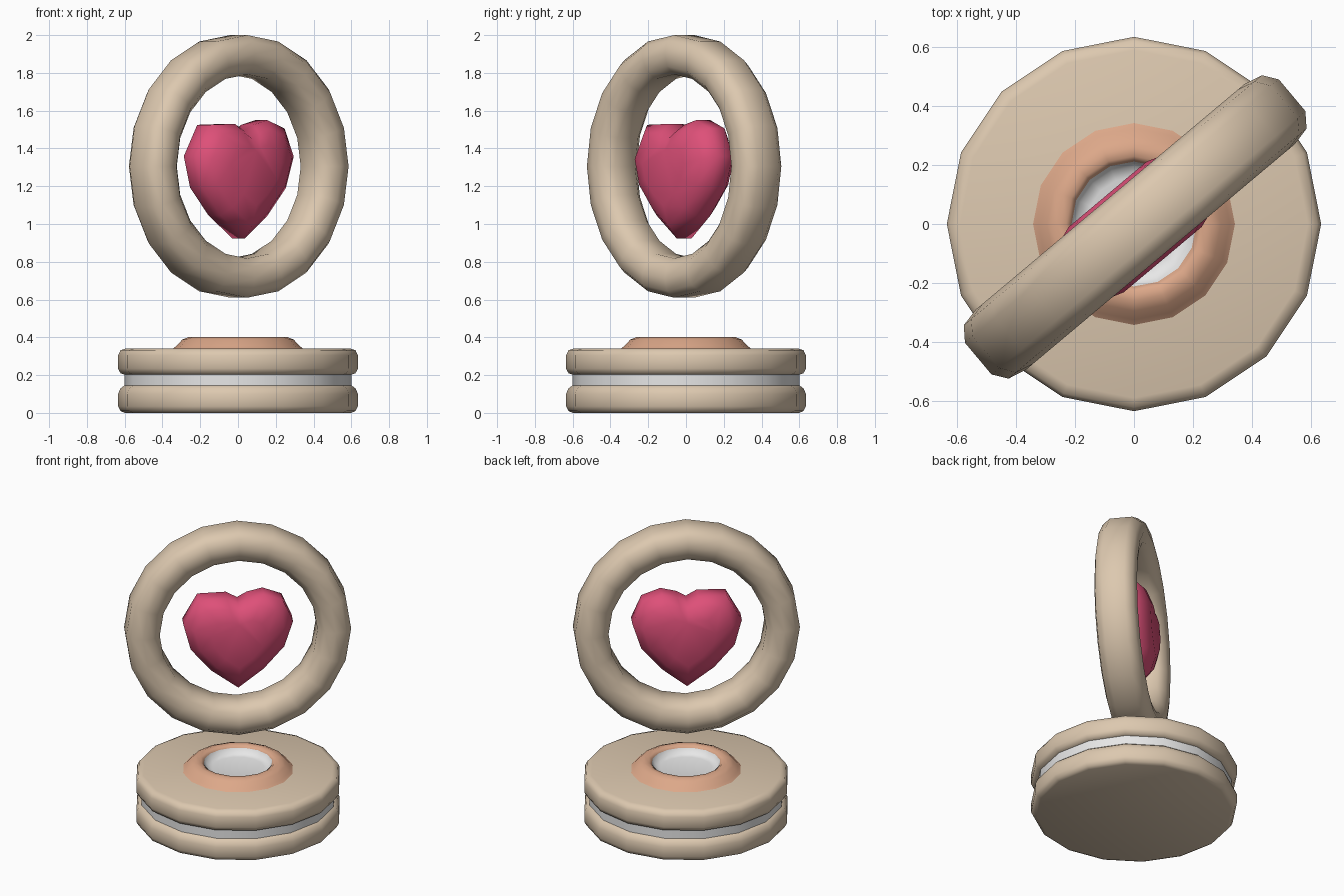
import bpy, bmesh, math
from mathutils import Matrix

if "Cube" in bpy.data.objects:
    bpy.data.objects.remove(bpy.data.objects["Cube"])


def mat(name, rgb):
    m = bpy.data.materials.new(name)
    m.diffuse_color = (*rgb, 1)
    m.use_nodes = True
    m.node_tree.nodes["Principled BSDF"].inputs["Base Color"].default_value = m.diffuse_color
    return m


BEIGE = mat("beige", (0.72, 0.58, 0.43))
PEACH = mat("peach", (0.72, 0.39, 0.25))
WHITE = mat("off_white", (0.80, 0.80, 0.80))
PINK = mat("raspberry_pink", (0.73, 0.08, 0.19))


def finish(name, bm, material, angle):
    bmesh.ops.remove_doubles(bm, verts=bm.verts, dist=1e-5)
    bmesh.ops.recalc_face_normals(bm, faces=bm.faces)
    me = bpy.data.meshes.new(name)
    bm.to_mesh(me)
    bm.free()
    me.materials.append(material)
    for p in me.polygons:
        p.use_smooth = True
    me.set_sharp_from_angle(angle=math.radians(angle))
    ob = bpy.data.objects.new(name, me)
    bpy.context.collection.objects.link(ob)
    return ob


def lathe(name, profile, n, material, closed=False, angle=50):
    """Spin (radius, height) points around z."""
    bm = bmesh.new()
    rings = []
    for k in range(n):
        a = 2 * math.pi * k / n
        rings.append([bm.verts.new((r * math.cos(a), r * math.sin(a), z)) for r, z in profile])
    m = len(profile)
    for k in range(n):
        A, B = rings[k], rings[(k + 1) % n]
        for i in range(m if closed else m - 1):
            j = (i + 1) % m
            bm.faces.new((A[i], B[i], B[j], A[j]))
    if not closed:
        bm.faces.new([r[0] for r in rings])
        bm.faces.new([r[-1] for r in rings])
    return finish(name, bm, material, angle)


# Base: two rounded slabs with a recessed pale band between
lathe("lower_slab", [(0.60, 0.0), (0.622, 0.01), (0.635, 0.035), (0.635, 0.10),
                     (0.622, 0.13), (0.595, 0.15)], 16, BEIGE)
lathe("groove_band", [(0.602, 0.14), (0.602, 0.21)], 16, WHITE)
lathe("upper_slab", [(0.595, 0.20), (0.622, 0.21), (0.635, 0.235), (0.635, 0.305),
                     (0.622, 0.332), (0.59, 0.342)], 16, BEIGE)

# Raised collar with a shallow pale dish
lathe("collar", [(0.345, 0.34), (0.325, 0.355), (0.295, 0.388), (0.26, 0.402),
                 (0.23, 0.40), (0.212, 0.385), (0.212, 0.34)], 16, PEACH, closed=True)
lathe("dish", [(0.212, 0.343), (0.212, 0.388), (0.195, 0.358), (0.16, 0.350)], 16, WHITE, angle=80)

# Floating upright ring
TURN = math.radians(40)
half = [(0.695, 0.07), (0.66, 0.118), (0.595, 0.133), (0.53, 0.118), (0.487, 0.07)]
section = half + [(r, -h) for r, h in reversed(half)]
place = (Matrix.Translation((0.004, -0.01, 1.305)) @ Matrix.Rotation(TURN, 4, 'Z')
         @ Matrix.Rotation(math.pi / 2, 4, 'X'))
ring = lathe("floating_ring", section, 20, BEIGE, closed=True, angle=60)
ring.matrix_world = place

# Faceted heart: outline layers shrunk towards the middle at front and back
outline = [(0, 0.915), (0.16, 1.04), (0.29, 1.19), (0.345, 1.36), (0.28, 1.51), (0.16, 1.555),
           (0.06, 1.53), (0, 1.495), (-0.07, 1.535), (-0.25, 1.53), (-0.345, 1.36),
           (-0.30, 1.19), (-0.17, 1.04)]
layers = [(-0.145, 0.50), (-0.11, 0.80), (-0.05, 0.98), (0.05, 0.98), (0.11, 0.80), (0.145, 0.50)]
bm = bmesh.new()
loops = [[bm.verts.new((x * s, 1.305 - 1.305 + (z - 1.28) * s - 0.025, -d)) for x, z in outline]
         for d, s in layers]
for A, B in zip(loops, loops[1:]):
    for i in range(len(A)):
        j = (i + 1) % len(A)
        bm.faces.new((A[i], A[j], B[j], B[i]))
caps = [bm.faces.new(loops[0]), bm.faces.new(loops[-1])]
bmesh.ops.triangulate(bm, faces=caps)
heart = finish("heart", bm, PINK, 60)
heart.matrix_world = place
